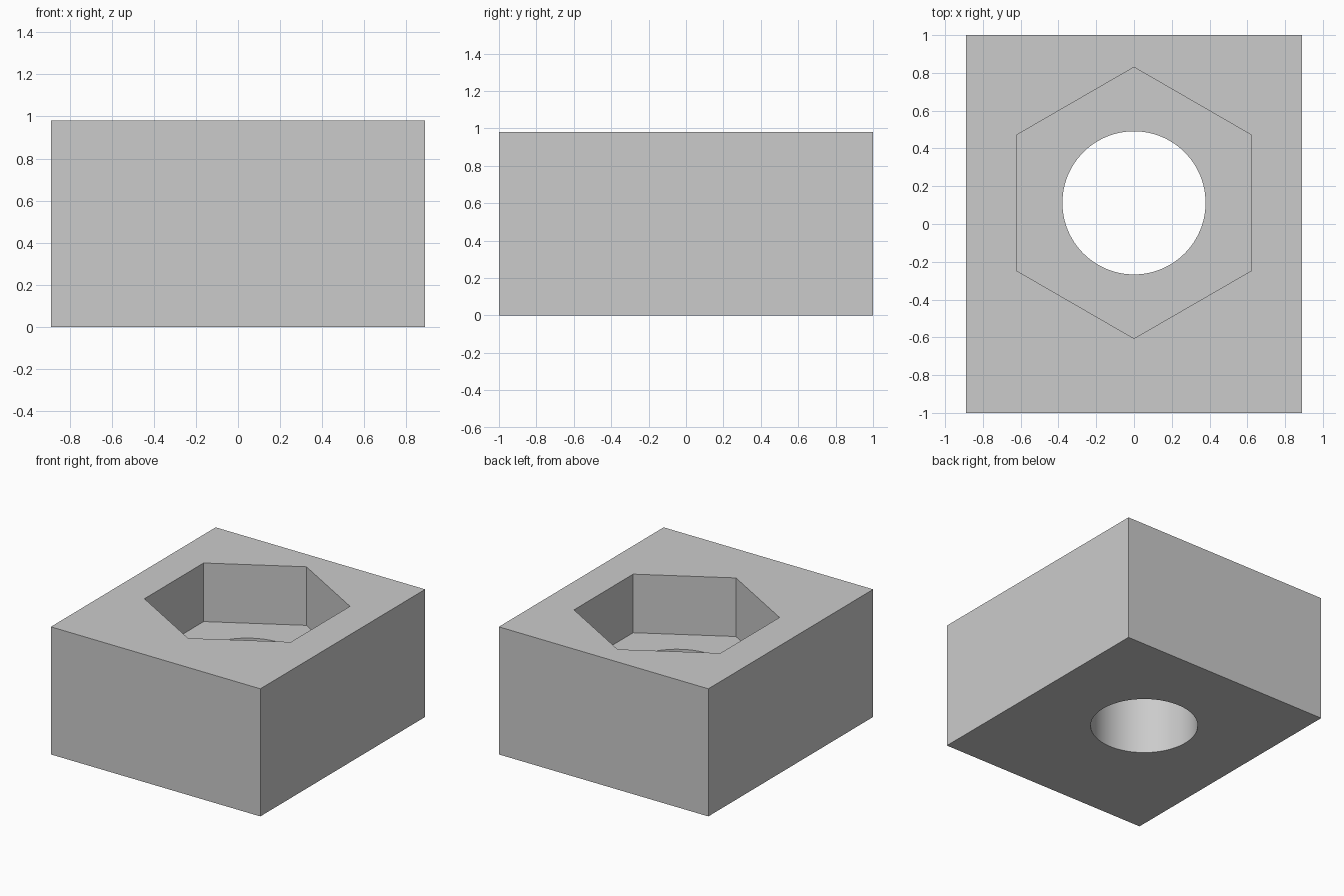
import bpy
import math

cube = bpy.data.objects.get("Cube")
if cube:
    bpy.data.objects.remove(cube, do_unlink=True)

WIDTH, LENGTH, HEIGHT = 1.78, 2.0, 0.98
AXIS_Y = 0.112        # shared centre of the pocket and the hole
POCKET_FLOOR = 0.53

grey = bpy.data.materials.new("plain grey")
grey.use_nodes = True
colour = (0.6, 0.6, 0.6, 1)
grey.diffuse_color = colour
grey.node_tree.nodes["Principled BSDF"].inputs["Base Color"].default_value = colour

# Solid block
bpy.ops.mesh.primitive_cube_add(size=1, location=(0, 0, HEIGHT / 2))
block = bpy.context.object
block.name = "nut_holder_block"
block.scale = (WIDTH, LENGTH, HEIGHT)
bpy.ops.object.transform_apply(location=True, rotation=False, scale=True)
block.data.materials.append(grey)


def cut(name, sides, radius, bottom, top):
    """Remove an upright prism from the block."""
    bpy.ops.mesh.primitive_cylinder_add(
        vertices=sides, radius=radius, depth=top - bottom,
        location=(0, AXIS_Y, (top + bottom) / 2))
    cutter = bpy.context.object
    cutter.name = name
    cutter.hide_render = True
    cutter.data.materials.append(grey)
    boolean = block.modifiers.new(name, 'BOOLEAN')
    boolean.operation = 'DIFFERENCE'
    boolean.solver = 'EXACT'
    boolean.object = cutter
    bpy.ops.object.select_all(action='DESELECT')
    block.select_set(True)
    bpy.context.view_layer.objects.active = block
    bpy.ops.object.modifier_apply(modifier=name)
    bpy.data.objects.remove(cutter, do_unlink=True)


# Hexagonal pocket from above, then the round hole through its floor
cut("hex_pocket_cutter", 6, 0.718, POCKET_FLOOR, HEIGHT + 0.2)
cut("round_hole_cutter", 96, 0.379, -0.2, POCKET_FLOOR + 0.2)

# Smooth bore wall, crisp edges elsewhere
bpy.ops.object.shade_smooth_by_angle(angle=math.radians(30))
